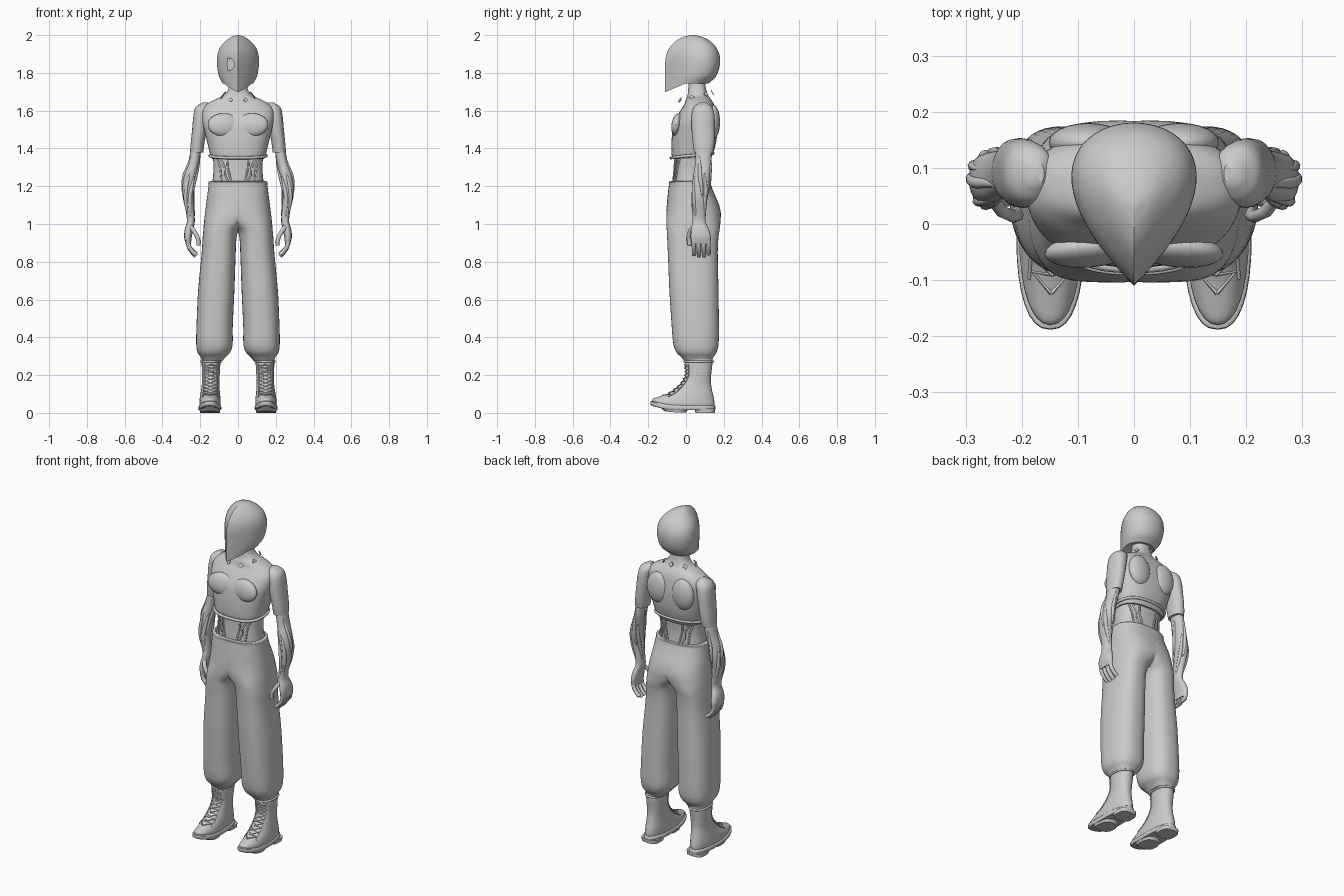
import bpy, bmesh, math
from mathutils import Vector

if "Cube" in bpy.data.objects:
    bpy.data.objects.remove(bpy.data.objects["Cube"])
S, C, PI = math.sin, math.cos, math.pi


# ---- helpers: a section is (z, centre x, half width, front y, back y) ----
def at(sec, z):
    i = max(k for k in range(len(sec) - 1) if k == 0 or sec[k][0] <= z)
    a, b = sec[i], sec[i + 1]
    p, q = sec[max(i - 1, 0)], sec[min(i + 2, len(sec) - 1)]
    h = b[0] - a[0]
    t = (z - a[0]) / h
    out = []
    for k in range(1, 5):
        m0 = (b[k] - p[k]) / (b[0] - p[0]) * h
        m1 = (q[k] - a[k]) / (q[0] - a[0]) * h
        out.append((2*t**3 - 3*t*t + 1) * a[k] + (t**3 - 2*t*t + t) * m0
                   + (3*t*t - 2*t**3) * b[k] + (t**3 - t*t) * m1)
    return out


def surf(sec, z, a, p=2.2, grow=0.0, drop=False):
    """Point on a lofted surface; angle 0 faces the front, PI/2 faces +x."""
    cx, rx, yf, yb = at(sec, z)
    cy, ry = (yf + yb) / 2, (yb - yf) / 2
    rx, ry = rx + grow, ry + grow
    if drop:                                   # teardrop outline
        return Vector((cx + rx * S(a) * abs(S(a / 2)) / .77, cy - ry * C(a), z))
    f = lambda v: math.copysign(abs(v) ** (2 / p), v)
    return Vector((cx + rx * f(S(a)), cy - ry * f(C(a)), z))


def finish(ob, mirror=False, angle=40):
    bpy.ops.object.select_all(action='DESELECT')
    ob.select_set(True)
    bpy.context.view_layer.objects.active = ob
    if ob.type == 'CURVE':
        bpy.ops.object.convert(target='MESH')
        ob = bpy.context.object
    bpy.ops.object.shade_smooth_by_angle(angle=math.radians(angle))
    if mirror:
        m = ob.modifiers.new("mirror", 'MIRROR')
        m.use_clip = True
    return ob


def loft(name, sec, n=32, steps=4, p=2.2, drop=False, mirror=False, caps=True,
         bump=0.0, warp=None, half=False, angle=40):
    bm = bmesh.new()
    zs = [a[0] + (b[0] - a[0]) * k / steps for a, b in zip(sec, sec[1:]) for k in range(steps)]
    rings = []
    for z in zs + [sec[-1][0]]:
        ring = []
        for k in range(n):
            v = surf(sec, z, 2 * PI * k / n, p, 0, drop)
            if warp:
                v = warp(v)
            if half:
                v.x = max(v.x, 0)
            ring.append(bm.verts.new(v))
        rings.append(ring)
    for r, s in zip(rings, rings[1:]):
        for k in range(n):
            j = (k + 1) % n
            bm.faces.new((r[k], r[j], s[j], s[k]))
    if caps:
        for r, up in ((rings[0], bump), (rings[-1], 0)):
            c = sum((v.co for v in r), Vector()) / n
            c.z += up
            c = bm.verts.new(c)
            for k in range(n):
                bm.faces.new((r[(k + 1) % n], r[k], c))
    if half:                                   # drop the inner wall on the centre plane
        bmesh.ops.delete(bm, geom=[f for f in bm.faces if all(v.co.x < 1e-5 for v in f.verts)],
                         context='FACES')
    bmesh.ops.recalc_face_normals(bm, faces=bm.faces)
    me = bpy.data.meshes.new(name)
    bm.to_mesh(me)
    bm.free()
    ob = bpy.data.objects.new(name, me)
    bpy.context.collection.objects.link(ob)
    return finish(ob, mirror, angle)


def strands(name, paths, r, mirror=False, taper=False, closed=False, res=2):
    cu = bpy.data.curves.new(name, 'CURVE')
    cu.dimensions, cu.bevel_depth, cu.bevel_resolution, cu.use_fill_caps = '3D', r, res, True
    for path in paths:
        sp = cu.splines.new('POLY')
        sp.points.add(len(path) - 1)
        sp.use_cyclic_u = closed
        for k, (pt, co) in enumerate(zip(sp.points, path)):
            pt.co = (*co, 1)
            pt.radius = .15 + .85 * S(PI * k / (len(path) - 1)) if taper else 1
    ob = bpy.data.objects.new(name, cu)
    bpy.context.collection.objects.link(ob)
    return finish(ob, mirror, 60)


def blob(name, loc, scale, rot=(0, 0, 0)):
    bpy.ops.mesh.primitive_uv_sphere_add(segments=24, ring_count=14)
    ob = bpy.context.object
    ob.name = name
    ob.location, ob.rotation_euler, ob.scale = loc, rot, scale
    bpy.ops.object.transform_apply(location=True, rotation=True, scale=True)
    return finish(ob, True)


# ---- helmet with a ridged front and one eye hole ----
def chin(v):
    v.z -= .047 * max(0, -v.y / .11) * max(0, min(1, (1.84 - v.z) / .095))
    return v


helmet = loft("helmet", [(1.745, 0, .082, -.11, .12), (1.78, 0, .1, -.11, .158), (1.83, 0, .11, -.11, .177),
                         (1.88, 0, .111, -.108, .18), (1.92, 0, .102, -.095, .168), (1.95, 0, .084, -.073, .148),
                         (1.975, 0, .058, -.045, .118), (1.992, 0, .032, -.008, .08), (2.0, 0, .006, .025, .045)],
              n=48, drop=True, bump=.04, warp=chin, angle=35)
bpy.ops.mesh.primitive_cylinder_add(vertices=10, radius=.034, depth=.16, location=(-.053, -.125, 1.845),
                                    rotation=(PI / 2, 0, 0))
cutter = bpy.context.object
cutter.name = "eye_cutter"
cutter.hide_render = True
cutter.hide_set(True)
cut = helmet.modifiers.new("eye_hole", 'BOOLEAN')
cut.operation, cut.object = 'DIFFERENCE', cutter

# ---- torso and neck ----
torso = [(1.345, 0, .138, -.07, .13), (1.365, 0, .147, -.076, .14), (1.42, 0, .16, -.077, .157),
         (1.48, 0, .175, -.073, .165), (1.54, 0, .188, -.062, .166), (1.6, 0, .19, -.03, .157),
         (1.635, 0, .165, -.008, .147), (1.66, 0, .12, .0, .132), (1.68, 0, .075, .008, .118),
         (1.72, 0, .05, .012, .105), (1.79, 0, .046, .015, .1)]
loft("torso", torso, n=40, p=2.5)
blob("pectoral", (.075, -.046, 1.525), (.085, .03, .062), (-.15, 0, -.1))
blob("shoulder_blade", (.082, .145, 1.54), (.07, .035, .09))

# ---- rolled hem of the cropped top, dipping at the centre ----
hem = []
for k in range(48):
    a = 2 * PI * k / 48
    v = surf(torso, 1.362, a, 2.5, .004)
    v.z -= .012 * C(a)
    hem.append(v)
strands("top_hem", [hem], .008, closed=True)

# ---- waist with raised seams ----
waist = [(1.2, 0, .138, -.072, .122), (1.28, 0, .13, -.066, .115), (1.36, 0, .132, -.064, .12)]
loft("waist", waist, n=40, p=2.4, caps=False)
seams = []
for flip in (0, 1):
    for pts in (((.95, 1.35), (.75, 1.3), (.62, 1.22)), ((.7, 1.34), (.5, 1.3), (.48, 1.26), (.3, 1.22)),
                ((.38, 1.345), (.36, 1.3), (.2, 1.22))):
        seams.append([surf(waist, z, PI - a if flip else a, 2.4) for a, z in pts])
strands("waist_seams", seams, .005, mirror=True)

# ---- ring of small diamonds floating round the neck ----
for k in range(7):
    a = PI + 2 * PI * k / 7
    bpy.ops.mesh.primitive_cube_add(size=.021, rotation=(0, PI / 4, 0))
    d = bpy.context.object
    d.name = "collar_diamond"
    bpy.ops.object.transform_apply(location=False, rotation=True)
    d.scale.y = .2
    d.rotation_euler = (.5 * -1, 0, a)
    d.location = (.09 * S(a), .05 - .09 * C(a), 1.675 - .02 * C(a))

# ---- sleeves and arms ----
loft("sleeve", [(1.378, .219, .035, .043, .143), (1.42, .215, .036, .037, .15), (1.5, .204, .039, .03, .153),
                (1.58, .193, .042, .03, .15), (1.62, .183, .04, .042, .138), (1.642, .175, .015, .07, .11)],
     n=24, mirror=True)
arm = [(.895, .263, .014, .03, .128), (.93, .265, .02, .025, .132), (.97, .26, .022, .027, .122),
       (1.01, .25, .021, .034, .105), (1.06, .253, .022, .036, .106), (1.13, .263, .027, .034, .113),
       (1.2, .262, .032, .036, .125), (1.26, .253, .033, .04, .128), (1.32, .236, .029, .048, .133),
       (1.4, .221, .028, .052, .136)]
loft("arm", arm, n=24, mirror=True)
muscle = []
for k in range(7):
    z0, z1 = (1.38, 1.12) if k % 2 else (1.29, 1.02)
    muscle.append([surf(arm, z0 + (z1 - z0) * i / 12, .9 * k + 1.0 * i / 12, 2.2, -.003) for i in range(13)])
strands("forearm_strands", muscle, .011, mirror=True, taper=True)

# ---- fingers and thumb ----
fingers = []
for y, s in ((.04, .9), (.066, 1.0), (.092, 1.0), (.117, .85)):
    fingers.append([(.265, y, .93), (.266, y, .905), (.258, y + .002, .905 - .032 * s),
                    (.24, y + .003, .905 - .058 * s), (.222, y + .003, .905 - .075 * s)])
fingers.append([(.252, .045, .99), (.235, .022, .965), (.217, .014, .935), (.208, .016, .905), (.21, .02, .888)])
strands("fingers", fingers, .0115, mirror=True)

# ---- baggy trousers, one half mirrored ----
loft("trousers", [(.275, .135, .052, -.008, .135), (.295, .132, .066, -.025, .145), (.32, .128, .086, -.05, .162),
                  (.36, .125, .096, -.066, .172), (.45, .124, .096, -.075, .174), (.65, .115, .096, -.088, .172),
                  (.85, .102, .09, -.096, .168), (.93, .097, .09, -.1, .172), (.97, .088, .095, -.102, .178),
                  (1.01, .06, .12, -.104, .182), (1.06, .02, .154, -.104, .184), (1.11, 0, .168, -.101, .172),
                  (1.17, 0, .16, -.095, .146), (1.215, 0, .155, -.09, .13), (1.225, 0, .154, -.09, .13),
                  (1.227, 0, .14, -.075, .118)],
     n=48, p=2.5, mirror=True, caps=False, half=True, angle=60)


# ---- boots: upper, sole, heel, laces ----
def spring(v):
    v.z += .026 * (max(0, -v.y - .03) / .16) ** 2
    return v


boot = [(.03, .149, .054, -.176, .148), (.05, .149, .056, -.178, .151), (.075, .148, .055, -.14, .148),
        (.1, .147, .052, -.093, .142), (.13, .146, .048, -.055, .136), (.16, .145, .046, -.025, .132),
        (.2, .144, .047, -.003, .133), (.25, .143, .049, -.006, .139), (.29, .143, .049, -.006, .14)]
loft("boot", boot, n=32, mirror=True, warp=spring)
loft("boot_sole", [(.014, .149, .056, -.18, .15), (.018, .149, .06, -.187, .155), (.036, .149, .06, -.187, .155),
                   (.04, .149, .056, -.18, .15)], n=32, steps=2, p=2.4, mirror=True, warp=spring)
loft("boot_heel", [(0, .149, .052, .05, .152), (.022, .149, .055, .045, .154)], n=24, steps=1, p=3.2, mirror=True)
loft("boot_tread", [(.002, .149, .05, -.115, .0), (.022, .149, .056, -.14, .015)], n=24, steps=1, p=2.6,
     mirror=True, warp=spring)
laces = []
for side in (1, -1):
    path = []
    for k in range(19):
        u = k % 4
        a = (0, .6, 0, -.6)[u] * side
        path.append(spring(surf(boot, .085 + .0095 * k, a, 2.2, .003)))
    laces.append(path)
for side in (1, -1):                           # edges of the lacing flap
    laces.append([spring(surf(boot, .08 + .02 * k, .75 * side, 2.2, .001)) for k in range(10)])
strands("laces", laces, .0035, mirror=True, res=1)
cuff = [surf(boot, .272, 2 * PI * k / 24, 2.2, .002) for k in range(24)]
strands("boot_collar", [cuff], .006, mirror=True, closed=True)
